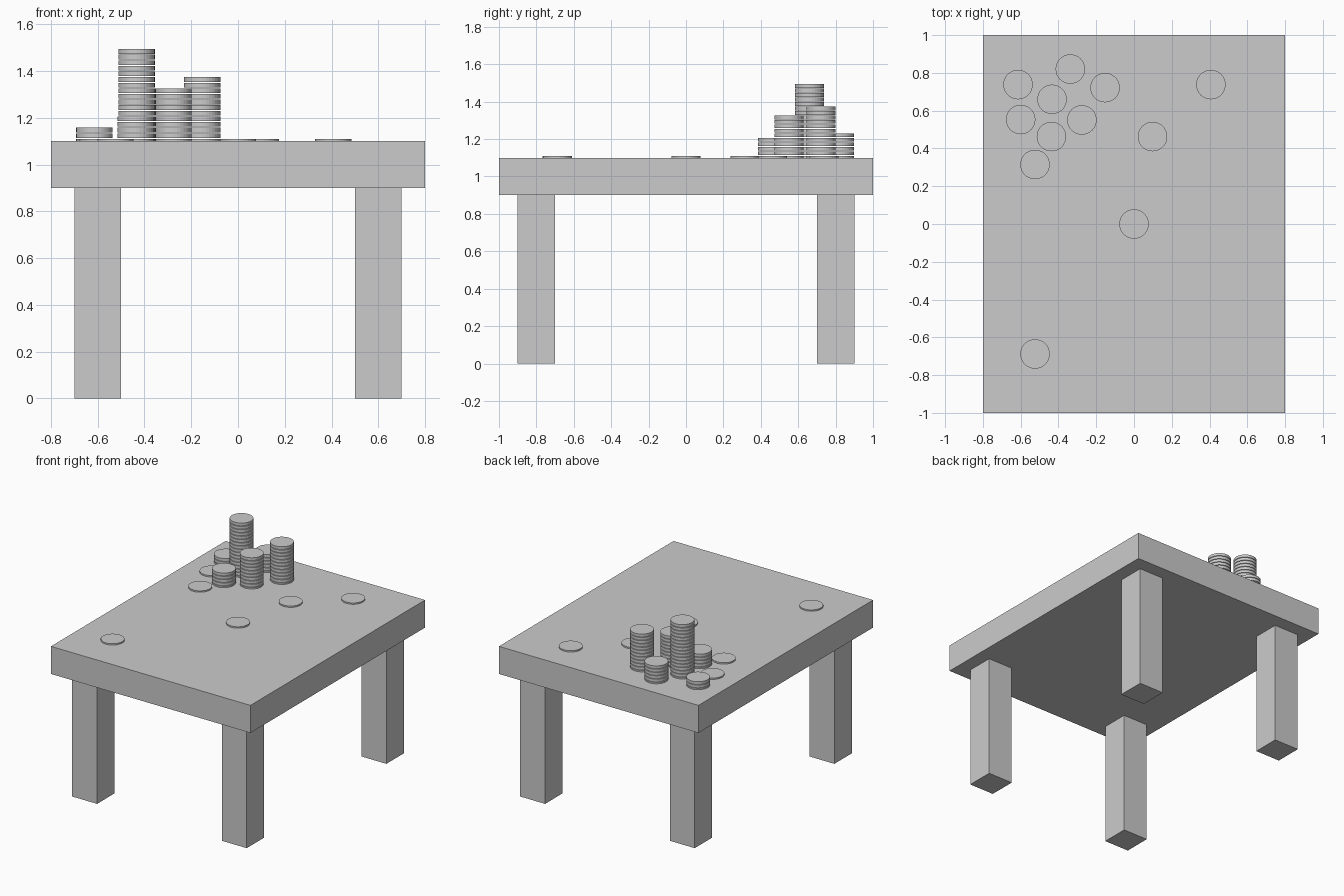
import bpy

if "Cube" in bpy.data.objects:
    bpy.data.objects.remove(bpy.data.objects["Cube"])

COIN_RADIUS, COIN_THICK, COIN_PITCH = 0.078, 0.02, 0.024
TOP_Z = 1.1


def box(name, centre, size):
    bpy.ops.mesh.primitive_cube_add(size=1, location=centre)
    ob = bpy.context.object
    ob.name = name
    ob.scale = size
    bpy.ops.object.transform_apply(location=False, rotation=False, scale=True)
    return ob


# Table top
box("table_top", (0, 0, 1.0), (1.6, 2.0, 0.2))

# Four square legs
for y, depth in ((-0.8, "front"), (0.8, "back")):
    for x, side in ((-0.6, "left"), (0.6, "right")):
        box(f"{depth}_{side}_leg", (x, y, 0.45), (0.2, 0.2, 0.9))

# Coin stacks: x, y, number of coins (the lowest coin is half sunk in the top)
stacks = [
    (-0.434, 0.66, 17), (-0.153, 0.722, 12), (-0.276, 0.551, 10),
    (-0.337, 0.82, 6), (-0.437, 0.463, 5), (-0.614, 0.738, 3),
    (-0.60, 0.553, 1), (-0.524, 0.315, 1), (0.098, 0.463, 1),
    (0.407, 0.738, 1), (0, 0, 1), (-0.524, -0.688, 1),
]

# One coin, stacked with an array modifier
for i, (x, y, count) in enumerate(stacks, 1):
    bpy.ops.mesh.primitive_cylinder_add(
        vertices=32, radius=COIN_RADIUS, depth=COIN_THICK, location=(x, y, TOP_Z))
    coin = bpy.context.object
    coin.name = f"coin_stack_{i}" if count > 1 else f"loose_coin_{i}"
    if count > 1:
        mod = coin.modifiers.new("stack", "ARRAY")
        mod.count = count
        mod.use_relative_offset = False
        mod.use_constant_offset = True
        mod.constant_offset_displace = (0, 0, COIN_PITCH)
